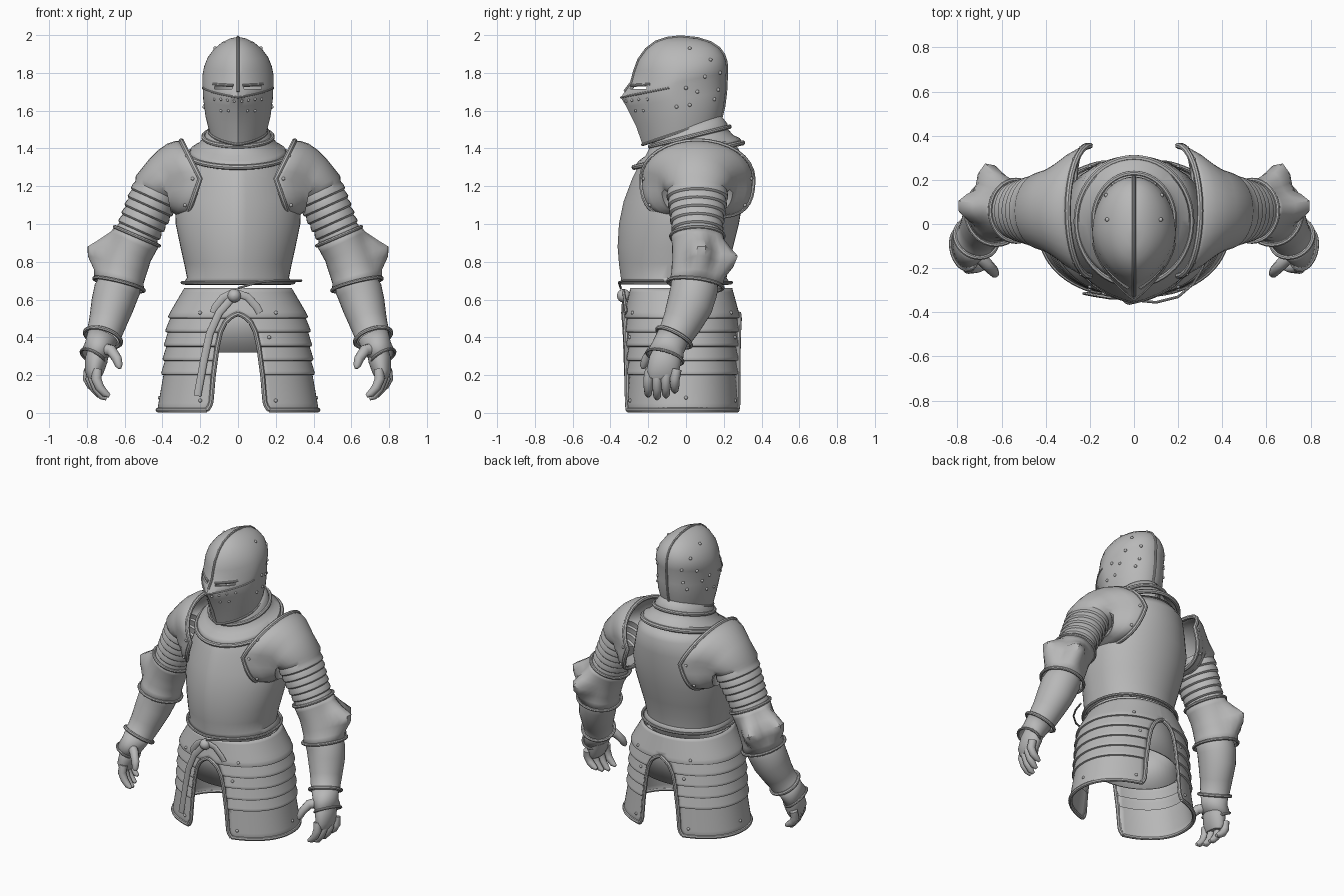
import bpy, bmesh, math
from math import sin, cos, pi, asin
from mathutils import Vector
from mathutils.bvhtree import BVHTree

if "Cube" in bpy.data.objects:
    bpy.data.objects.remove(bpy.data.objects["Cube"])

steel = bpy.data.materials.new("plain steel")
steel.use_nodes = True
STEEL = (0.48, 0.48, 0.48, 1)
steel.diffuse_color = STEEL
steel.node_tree.nodes["Principled BSDF"].inputs["Base Color"].default_value = STEEL
N = 48
parts = []


def finish(name, mesh, thick=0, mirror=False):
    bm = bmesh.new()
    bm.from_mesh(mesh)
    bmesh.ops.recalc_face_normals(bm, faces=bm.faces)
    bm.to_mesh(mesh)
    bm.free()
    mesh.materials.clear()
    mesh.materials.append(steel)
    ob = bpy.data.objects.new(name, mesh)
    bpy.context.collection.objects.link(ob)
    if thick:
        m = ob.modifiers.new("thickness", "SOLIDIFY")
        m.thickness, m.offset = thick, -1
    if mirror:
        ob.modifiers.new("mirror", "MIRROR").merge_threshold = 0.002
    parts.append(ob)
    return ob


def loft(name, rings, closed=True, caps=False, thick=0, mirror=False):
    bm = bmesh.new()
    rows = [[bm.verts.new(p) for p in r] for r in rings]
    n = len(rows[0])
    for a, b in zip(rows, rows[1:]):
        for i in range(n if closed else n - 1):
            j = (i + 1) % n
            bm.faces.new((a[i], a[j], b[j], b[i]))
    if caps:
        bm.faces.new(rows[0])
        bm.faces.new(rows[-1])
    bmesh.ops.remove_doubles(bm, verts=bm.verts, dist=0.0005)
    mesh = bpy.data.meshes.new(name)
    bm.to_mesh(mesh)
    bm.free()
    return finish(name, mesh, thick, mirror)


def tube(name, pts, r, cyclic=False, mirror=False):
    cu = bpy.data.curves.new(name, "CURVE")
    cu.dimensions, cu.bevel_depth, cu.bevel_resolution = "3D", r, 2
    cu.use_fill_caps = True
    s = cu.splines.new("POLY")
    s.points.add(len(pts) - 1)
    for p, q in zip(s.points, pts):
        p.co = (*q, 1)
    s.use_cyclic_u = cyclic
    tmp = bpy.data.objects.new(name + "_path", cu)
    mesh = bpy.data.meshes.new_from_object(tmp)
    bpy.data.objects.remove(tmp)
    return finish(name, mesh, mirror=mirror)


def power(v, e):
    return math.copysign(abs(v) ** e, v)


def oval(yf, yb, w, zf, zb, keel=0, back=1):
    """Level or tilted body section, starting at the front; keel sharpens the front, back flattens the rear."""
    out = []
    for i in range(N):
        t = 2 * pi * i / N
        s, c = sin(t), cos(t)
        c = (1 - keel) * c + keel * (1 - abs(s)) if c > 0 else power(c, back)
        k = (1 - c) / 2
        out.append((w * s, yf + (yb - yf) * k, zf + (zb - zf) * k))
    return out


def limb_rings(path, bump=None, n=32):
    """Sections (x, y, z, depth radius, width radius) square to the path."""
    out = []
    for i, p in enumerate(path):
        d = Vector(path[min(i + 1, len(path) - 1)][:3]) - Vector(path[max(i - 1, 0)][:3])
        d.normalize()
        u = Vector((0, 1, 0))
        u = (u - d * u.dot(d)).normalized()
        v = d.cross(u)
        ring = []
        for j in range(n):
            a = 2 * pi * j / n
            k = bump(i, a) if bump else 0
            ring.append(Vector(p[:3]) + u * cos(a) * (p[3] + k) + v * sin(a) * (p[4] + k))
        out.append(ring)
    return out


def lames(a, b, n, flare):
    """Overlapping bands between two limb sections."""
    out = []
    for i in range(n):
        for f, k in ((0.04, 0), (0.5, flare * .8), (0.85, flare), (1, flare * .4)):
            t = (i + f) / n
            s = [p + (q - p) * t for p, q in zip(a, b)]
            out.append((*s[:3], s[3] + k, s[4] + k))
    return out


def table(rows, z):
    for (z0, a), (z1, b) in zip(rows, rows[1:]):
        if z <= z1:
            return a + (b - a) * max(0, z - z0) / (z1 - z0)
    return rows[-1][1]


# Helmet: pointed visor, round skull, eye slots cut through the shell
beak = oval(-.345, .21, .187, 1.67, 1.78, .5)
skull = [(-.23, .185, .152, 1.42, 1.56, .3), (-.265, .2, .172, 1.52, 1.62, .35), (-.315, .21, .184, 1.62, 1.7, .45)]
dome = [(-.325, .215, .188, 1.70, 1.8, .42), (-.288, .215, .188, 1.75, 1.83, .3), (-.272, .212, .179, 1.81, 1.86, .2),
        (-.25, .2, .16, 1.87, 1.895, .15), (-.21, .175, .126, 1.925, 1.93, .1), (-.16, .13, .085, 1.963, 1.96, 0),
        (-.1, .06, .042, 1.983, 1.982, 0), (-.04, -.02, .005, 1.99, 1.99, 0)]
helmet = loft("helmet", [oval(*r) for r in skull] + [beak] + [oval(*r) for r in dome], thick=.012)
bm = bmesh.new()
for sx in (-1, 1):
    g = bmesh.ops.create_cube(bm, size=1)["verts"]
    bmesh.ops.scale(bm, vec=(.095, .3, .012), verts=g)
    bmesh.ops.translate(bm, vec=(sx * .078, -.3, 1.722), verts=g)
cut_mesh = bpy.data.meshes.new("slot_cutter")
bm.to_mesh(cut_mesh)
bm.free()
cutter = bpy.data.objects.new("slot_cutter", cut_mesh)
cutter.hide_render = True
bpy.context.collection.objects.link(cutter)
cut = helmet.modifiers.new("slots", "BOOLEAN")
cut.object, cut.operation, cut.solver = cutter, "DIFFERENCE", "EXACT"
bpy.context.view_layer.update()
baked = bpy.data.meshes.new_from_object(helmet.evaluated_get(bpy.context.evaluated_depsgraph_get()))
helmet.modifiers.clear()
helmet.data = baked
bpy.data.objects.remove(cutter)
tube("visor_ridge", beak[-11:] + beak[:12], .005)
tube("slot_lids", oval(-.303, .215, .187, 1.732, 1.765, .36)[1:7], .008, mirror=True)
tube("helmet_rim", oval(*skull[0]), .008, True)
ridge = [(0, r[0], r[3]) for r in dome] + [(0, r[1], r[4]) for r in reversed(skull + dome)]
tube("helmet_comb", ridge, .008)

# Gorget: neck guard rising into the helmet, and flared collar
collar = oval(-.275, .3, .26, 1.3, 1.43)
loft("gorget", [collar, oval(-.25, .285, .25, 1.335, 1.455), oval(-.215, .25, .215, 1.36, 1.47),
                oval(-.19, .225, .18, 1.41, 1.5), oval(-.185, .22, .17, 1.44, 1.53),
                oval(-.18, .165, .135, 1.46, 1.6)], thick=.012)
tube("collar_rim", collar, .014, True)
tube("neck_roll", oval(-.19, .23, .183, 1.41, 1.515), .012, True)

# Cuirass
body = [(-.345, .235, .29, .685, .12), (-.345, .215, .27, .715, .12), (-.355, .225, .285, .79, .15), (-.362, .25, .305, .88, .2),
        (-.355, .28, .33, 1.0, .25), (-.33, .3, .335, 1.12, .3), (-.285, .31, .3, 1.24, .25), (-.235, .31, .27, 1.34, .15),
        (-.17, .27, .2, 1.41, 0)]
cuirass = loft("cuirass", [oval(a, b, w, z, z, k, .8) for a, b, w, z, k in body], thick=.012)
tube("waist_rim", oval(-.35, .24, .295, .69, .69, .12, .8), .009, True)

# Skirt: two banded halves with arched gaps at front and back
def skirt_row(z, off=0, n=30):
    w = table([(0, .415), (.45, .37), (.52, .355), (.66, .285)], z) + off
    yf = table([(0, -.315), (.52, -.315), (.66, -.295)], z) - off
    yb = table([(0, .28), (.5, .275), (.66, .245)], z) + off
    gap = table([(.0, .185), (.02, .158), (.05, .143), (.2, .13), (.35, .11), (.43, .092), (.48, .067), (.51, .035), (.525, 0)], z)
    t0 = asin((gap / w) ** (1 / .92))
    row = []
    for i in range(n + 1):
        t = t0 + (pi - 2 * t0) * i / n
        k = (1 - power(cos(t), .92)) / 2
        row.append((w * sin(t) ** .92 if sin(t) > 1e-6 else 0, yf + (yb - yf) * k, z))
    return row


bands, edges = [], [.66, .5, .425, .35, .275, .2, .015]
for top, low in zip(edges, edges[1:]):
    steps = 7
    for i in range(steps):
        f = i / steps
        bands.append(skirt_row(top + (low + .012 - top) * f, .013 * f))
    bands += [skirt_row(low + .012, .013), skirt_row(low + .003, .01)]
skirt = loft("skirt", bands, closed=False, thick=.01, mirror=True)
levels = [.53 - .515 * (i / 30) ** 1.3 for i in range(31)]
for name, k in (("front_gap_rim", 0), ("back_gap_rim", -1)):
    tube(name, [skirt_row(z, .01)[k] for z in levels], .013, mirror=True)
tube("skirt_hem", skirt_row(.015, .01), .013, mirror=True)
loft("inner_skirt", [oval(-.27, .22, .26, .64, .64), oval(-.27, .23, .33, .32, .32)], thick=.01)

# Knot, slack strap and hanging straps
tube("slack_strap", [(.0, -.345, .66), (.1, -.355, .69), (.2, -.33, .7), (.27, -.27, .7), (.31, -.2, .7), (.335, -.12, .7)], .006)
angles = [pi * (.02 + .96 * i / 8) for i in range(9)]
loft("belt_knot", [[(-.02 + .036 * sin(a) * cos(t), -.33 - .036 * cos(a), .62 + .036 * sin(a) * sin(t))
                    for t in [2 * pi * i / 16 for i in range(16)]] for a in angles], caps=True)
straps = {"left_bow": [(-.01, -.33, .635), (.05, -.325, .615), (.1, -.32, .56), (.115, -.315, .53)],
          "right_bow": [(-.03, -.33, .635), (-.08, -.325, .61), (-.12, -.32, .56), (-.13, -.315, .53)],
          "long_strap": [(-.03, -.33, .61), (-.1, -.335, .53), (-.15, -.327, .42), (-.18, -.322, .28), (-.215, -.315, .09)]}
for name, pts in straps.items():
    loft(name, limb_rings([(*p, .008, .02) for p in pts], n=12), caps=True)

# Pauldrons: saddle plates flowing into banded upper arms
def saddle(x, up, down, ry, rz, cz):
    out = []
    for i in range(32):
        a = 2 * pi * i / 32
        s, c = sin(a), cos(a)
        if s < 0:
            s, c = -abs(s) ** .8, power(c, .45)
        out.append((x + up * max(0, s) - down * min(0, s), .06 + ry * c, cz + rz * s))
    return out


mouth = saddle(.2, .1, .07, .295, .2, 1.24)
shoulder = [mouth, saddle(.23, .1, .06, .29, .2, 1.24), saddle(.285, .09, .04, .26, .19, 1.235),
            saddle(.345, .08, 0, .215, .165, 1.225), saddle(.385, .08, -.03, .19, .145, 1.205)]
upper = [(.42, .06, 1.195, .175, .135)] + lames((.43, .06, 1.175, .158, .125), (.545, .06, .92, .12, .108), 6, .01)
pauldron = loft("pauldrons_and_upper_arms", shoulder + limb_rings(upper), thick=.01, mirror=True)
tube("pauldron_rims", mouth, .014, True, mirror=True)

# Elbow guards with two flared points
elbow = [(.535, .06, .935, .14, .128), (.55, .06, .9, .135, .124), (.575, .06, .85, .133, .122), (.592, .06, .805, .132, .125),
         (.605, .058, .77, .134, .126), (.62, .055, .72, .134, .125), (.63, .05, .68, .146, .136)]
weight = (0, .15, .55, 1, .8, .25, 0)


def points(i, a):
    return .1 * weight[i] * sum(max(0, cos(a - a0)) ** 12 for a0 in (.4, 1.45))


loft("elbow_guards", limb_rings(elbow, points), thick=.008, mirror=True)
tube("elbow_top_rims", limb_rings(elbow)[0], .01, True, mirror=True)
tube("elbow_low_rims", limb_rings(elbow)[-1], .01, True, mirror=True)

# Forearms and glove cuffs
fore = [(.617, .05, .72, .115, .108), (.63, .045, .67, .126, .118), (.645, .04, .64, .125, .12), (.665, .02, .57, .122, .114),
        (.69, -.02, .48, .105, .1), (.71, -.055, .415, .093, .092), (.715, -.063, .4, .1, .1)]
loft("forearms", limb_rings(fore), thick=.01, mirror=True)
tube("wrist_rims", limb_rings(fore)[-1], .011, True, mirror=True)
cuff = [(.718, -.07, .4, .088, .085), (.74, -.095, .345, .088, .075), (.768, -.112, .295, .1, .07)]
loft("glove_cuffs", limb_rings(cuff), thick=.008, mirror=True)
tube("cuff_rims", limb_rings(cuff)[-1], .008, True, mirror=True)

# Hands
loft("palms", limb_rings([(.735, -.09, .35, .07, .055), (.75, -.11, .28, .085, .06), (.762, -.125, .215, .085, .05),
                          (.76, -.128, .18, .07, .03)]), caps=True, mirror=True)
for i, (name, reach) in enumerate((("index_fingers", 0), ("middle_fingers", -.015), ("ring_fingers", -.005), ("little_fingers", .02))):
    y, x = -.2 + .047 * i, -.025 + .015 * i
    loft(name, limb_rings([(.77 + x, y + .01, .23, .026, .026), (.775 + x, y, .18, .026, .027), (.757 + x, y, .135 + reach / 2, .024, .024),
                           (.728 + x, y, .102 + reach, .02, .02), (.705 + x, y, .09 + reach, .01, .01)], n=12), caps=True, mirror=True)
loft("thumbs", limb_rings([(.72, -.13, .34, .03, .035), (.67, -.18, .33, .028, .03), (.64, -.21, .285, .025, .026),
                           (.63, -.225, .25, .02, .02), (.625, -.23, .235, .008, .008)], n=12), caps=True, mirror=True)

# Rivets, dropped onto the plates
rivets = bmesh.new()


def rivet(target, start, way, r=.01):
    tree = BVHTree.FromPolygons([v.co for v in target.data.vertices], [p.vertices for p in target.data.polygons])
    hit = tree.ray_cast(Vector(start), Vector(way))[0]
    if hit:
        g = bmesh.ops.create_icosphere(rivets, subdivisions=2, radius=r)["verts"]
        bmesh.ops.translate(rivets, vec=hit, verts=g)


for y, z in ((.02, 1.93), (.13, 1.87), (.1, 1.78), (.18, 1.8), (0, 1.72), (.06, 1.7), (.15, 1.66), (.02, 1.63), (-.05, 1.62), (.17, 1.71)):
    rivet(helmet, (1, y, z), (-1, 0, 0))
for x, z in ((.02, 1.65), (.05, 1.6), (.055, 1.655), (.09, 1.66), (.09, 1.6), (.125, 1.66)):
    rivet(helmet, (x, -1, z), (0, 1, 0), .008)
for x, z in ((.24, 1.24), (.27, 1.36), (.28, 1.1)):
    for sy in (-1, 1):
        rivet(pauldron, (x, sy, z), (0, -sy, 0))
for x, z in ((.2, .065), (.165, .4), (.2, .53)):
    for sy in (-1, 1):
        rivet(skirt, (x, sy, z), (0, -sy, 0))
rivet(skirt, (1, 0, .08), (-1, 0, 0))
rivet_mesh = bpy.data.meshes.new("rivets")
rivets.to_mesh(rivet_mesh)
rivets.free()
finish("rivets", rivet_mesh, mirror=True)

# Smooth shading with crisp plate edges
bpy.ops.object.select_all(action="DESELECT")
for ob in parts:
    ob.select_set(True)
bpy.context.view_layer.objects.active = parts[0]
bpy.ops.object.shade_smooth_by_angle(angle=math.radians(40))
